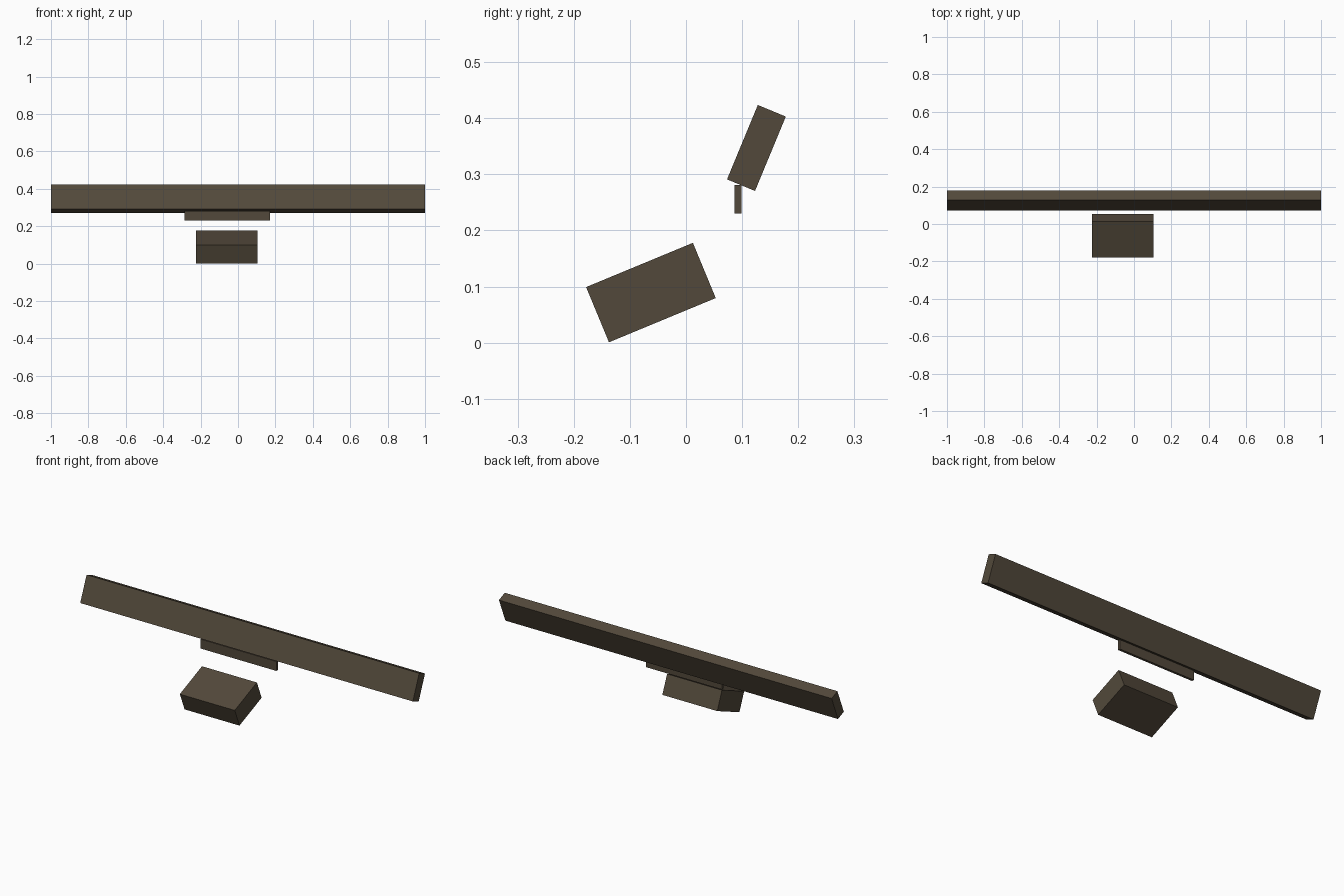
import bpy
import math

cube = bpy.data.objects.get("Cube")
if cube:
    bpy.data.objects.remove(cube, do_unlink=True)

# Single dark brown finish
COLOUR = (0.085, 0.066, 0.043, 1.0)
mat = bpy.data.materials.new("dark_brown")
mat.use_nodes = True
mat.diffuse_color = COLOUR
bsdf = next(n for n in mat.node_tree.nodes if n.type == 'BSDF_PRINCIPLED')
bsdf.inputs["Base Color"].default_value = COLOUR


def add_box(name, centre, size, tilt=0.0):
    """Box of the given size, tilted in degrees about the x axis."""
    bpy.ops.mesh.primitive_cube_add(size=1, location=centre)
    obj = bpy.context.object
    obj.name = name
    obj.scale = size
    bpy.ops.object.transform_apply(location=False, rotation=False, scale=True)
    obj.rotation_euler.x = math.radians(tilt)
    obj.data.materials.append(mat)
    return obj


# Long beam leaning backwards
add_box("long_beam", (0, 0.1255, 0.347), (2.0, 0.054, 0.1435), -22.5)

# Thin upright plate under the beam
add_box("thin_plate", (-0.0575, 0.0925, 0.2555), (0.455, 0.013, 0.051))

# Tilted block at the bottom
add_box("lower_block", (-0.06, -0.0625, 0.0893), (0.33, 0.206, 0.1065), 22.5)
